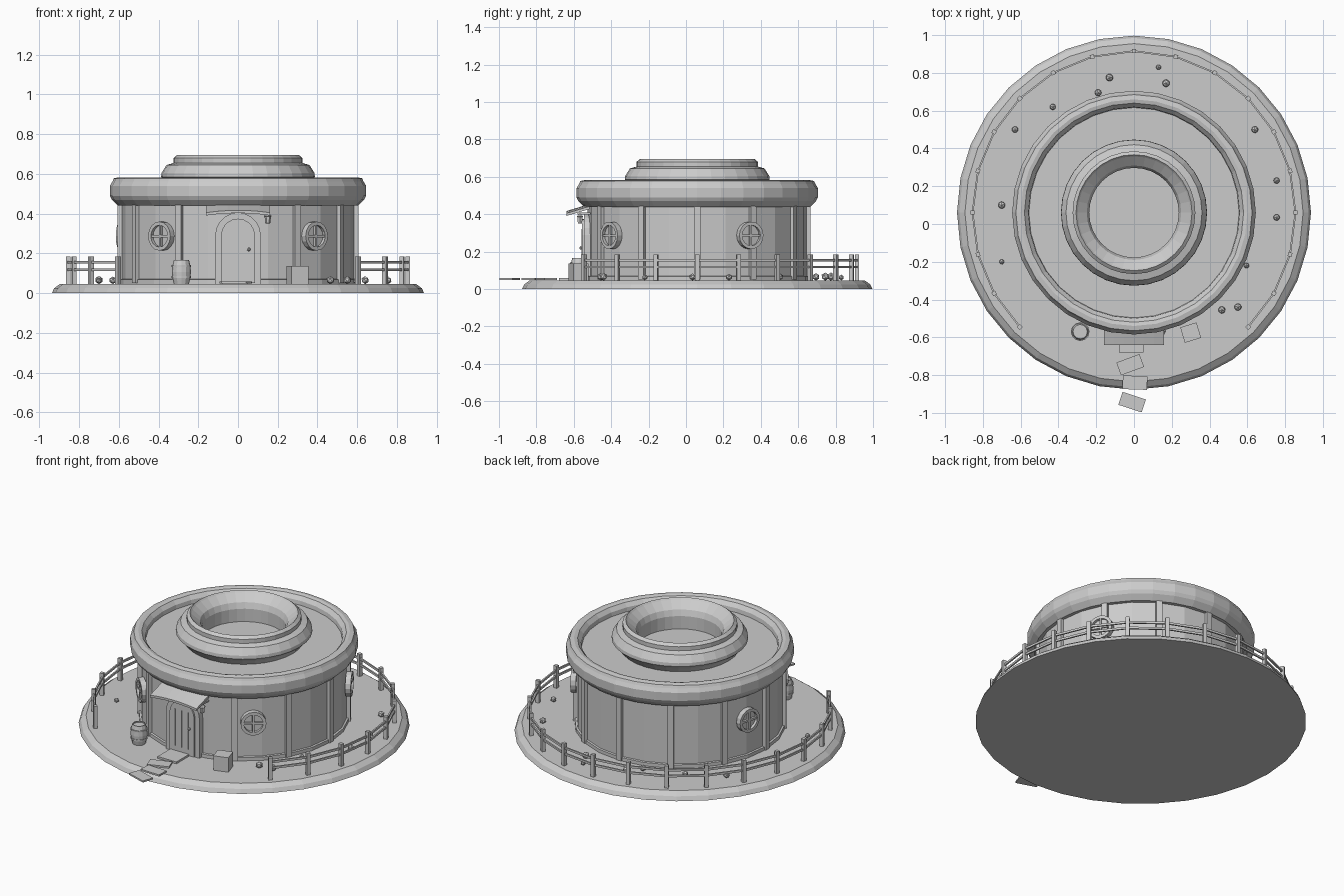
import bpy, bmesh
from math import sin, cos, pi, radians, hypot, atan2
from mathutils import Matrix, Vector

if "Cube" in bpy.data.objects:
    bpy.data.objects.remove(bpy.data.objects["Cube"])

CY = 0.06  # y of the round house's axis


def obj(name, bm, loc=(0, 0, 0), rz=0.0, rx=0.0):
    bmesh.ops.recalc_face_normals(bm, faces=bm.faces)
    me = bpy.data.meshes.new(name)
    bm.to_mesh(me)
    bm.free()
    o = bpy.data.objects.new(name, me)
    o.location = loc
    o.rotation_euler = (rx, 0, rz)
    bpy.context.collection.objects.link(o)
    return o


def lathe(name, profile, n, loc=(0, CY, 0), rz=0.0, rx=0.0, closed=False):
    bm = bmesh.new()
    rings = []
    for r, z in profile:
        if r == 0:
            rings.append([bm.verts.new((0, 0, z))] * n)
        else:
            rings.append([bm.verts.new((r * cos(2 * pi * i / n), r * sin(2 * pi * i / n), z)) for i in range(n)])
    pairs = list(zip(rings, rings[1:]))
    if closed:
        pairs.append((rings[-1], rings[0]))
    for a, b in pairs:
        for i in range(n):
            j = (i + 1) % n
            bm.faces.new(list(dict.fromkeys((a[i], a[j], b[j], b[i]))))
    return obj(name, bm, loc, rz, rx)


def box(name, size, loc, rz=0.0, rx=0.0):
    bm = bmesh.new()
    bmesh.ops.create_cube(bm, size=1)
    bmesh.ops.scale(bm, vec=size, verts=bm.verts)
    return obj(name, bm, loc, rz, rx)


def around(az, r, z):
    # azimuth in degrees, 0 = front, growing towards +x
    a = radians(az)
    return (r * sin(a), CY - r * cos(a), z)


def arch(name, half, z0, spring, y0, y1):
    # solid arched panel in the xz plane
    bm = bmesh.new()
    pts = [(-half, z0), (half, z0)] + [(half * cos(pi * i / 10), spring + half * sin(pi * i / 10)) for i in range(11)]
    f = bm.faces.new([bm.verts.new((x, y0, z)) for x, z in pts])
    ext = bmesh.ops.extrude_face_region(bm, geom=[f])["geom"]
    bmesh.ops.translate(bm, vec=(0, y1 - y0, 0), verts=[g for g in ext if isinstance(g, bmesh.types.BMVert)])
    return obj(name, bm)


# Ground disc
lathe("ground_disc", [(0, 0), (0.937, 0), (0.925, 0.025), (0.895, 0.047), (0, 0.047)], 32)

# Round wall with base and top trims
lathe("wall", [(0.587, 0.04), (0.587, 0.46)], 24)
lathe("base_trim", [(0.58, 0.047), (0.598, 0.047), (0.598, 0.068), (0.58, 0.072)], 24)

# Roof rim with sunken deck
lathe("roof_rim", [(0.57, 0.44), (0.605, 0.44), (0.635, 0.47), (0.645, 0.49), (0.645, 0.54),
                   (0.632, 0.562), (0.625, 0.578), (0.60, 0.583), (0.58, 0.578), (0.56, 0.555), (0.555, 0.52)],
      32, closed=True)
lathe("roof_deck", [(0, 0.53), (0.57, 0.53)], 32)

# Raised ring in the middle of the roof
lathe("roof_crown", [(0.33, 0.52), (0.36, 0.56), (0.387, 0.585), (0.385, 0.605), (0.36, 0.645), (0.325, 0.655),
                     (0.325, 0.68), (0.307, 0.695), (0.298, 0.685), (0.25, 0.645), (0.237, 0.61), (0.237, 0.52)],
      32, closed=True)

# Timber posts on the wall (none behind the door)
for k in range(1, 12):
    box(f"wall_post_{k}", (0.035, 0.035, 0.40), around(30 * k, 0.588, 0.25), radians(30 * k))

# Round windows
for k, az in enumerate((-40, 40, 118, -105)):
    a = radians(az)
    p = around(az, 0.585, 0.287)
    lathe(f"window_frame_{k}", [(0.073, 0), (0.073, 0.032), (0.055, 0.032), (0.055, 0)], 16, p, a, pi / 2, True)
    lathe(f"window_glass_{k}", [(0, 0.014), (0.058, 0.014)], 16, p, a, pi / 2)
    q = around(az, 0.606, 0.287)
    box(f"window_bar_h_{k}", (0.115, 0.014, 0.012), q, a)
    box(f"window_bar_v_{k}", (0.012, 0.014, 0.115), q, a)

# Arched door with frame, plank strips and knob
arch("door_frame", 0.115, 0.047, 0.29, -0.50, -0.545)
arch("door_leaf", 0.085, 0.05, 0.29, -0.51, -0.555)
for k, x in enumerate((-0.045, 0, 0.045)):
    box(f"door_strip_{k}", (0.006, 0.006, 0.23), (x, -0.557, 0.205))
bm = bmesh.new()
bmesh.ops.create_icosphere(bm, subdivisions=1, radius=0.01)
obj("door_knob", bm, (0.055, -0.562, 0.22))
box("door_step", (0.13, 0.13, 0.012), (-0.015, -0.615, 0.053))

# Gently bowed awning, sloping away from the wall
bm = bmesh.new()
rows = []
for i in range(7):
    x = -0.16 + 0.32 * i / 6
    sag = -0.012 * (x / 0.16) ** 2
    rows.append([bm.verts.new((x, y, z + sag)) for y, z in
                 ((-0.515, 0.455), (-0.64, 0.417), (-0.64, 0.403), (-0.515, 0.440))])
for a, b in zip(rows, rows[1:]):
    for j in range(4):
        bm.faces.new((a[j], a[(j + 1) % 4], b[(j + 1) % 4], b[j]))
bm.faces.new(rows[0])
bm.faces.new(rows[-1])
obj("awning", bm)

# Hanging lantern beside the door
box("lantern_arm", (0.01, 0.07, 0.01), (0.15, -0.545, 0.405))
lathe("lantern", [(0, 0.35), (0.013, 0.352), (0.016, 0.385), (0.02, 0.388), (0, 0.408)], 6, (0.15, -0.567, 0))

# Fence: posts every 15 degrees, open at the front
posts = [45 + 15 * k for k in range(19)]
for k, az in enumerate(posts):
    box(f"fence_post_{k}", (0.022, 0.022, 0.14), around(az, 0.855, 0.115), radians(az))
    if k:
        for z in (0.118, 0.155):
            a, b = Vector(around(posts[k - 1], 0.855, z)), Vector(around(az, 0.855, z))
            d = b - a
            box(f"fence_rail_{k}_{z}", (d.length, 0.009, 0.013), (a + b) / 2, atan2(d.y, d.x))

# Barrel with hoops
lathe("barrel", [(0, 0.047), (0.038, 0.047), (0.046, 0.08), (0.048, 0.107), (0.046, 0.135), (0.038, 0.167),
                 (0.033, 0.167), (0.033, 0.16), (0, 0.16)], 12, (-0.285, -0.57, 0))
for k, z in enumerate((0.077, 0.132)):
    lathe(f"barrel_hoop_{k}", [(0.044, z), (0.0495, z), (0.0495, z + 0.01), (0.044, z + 0.01)],
          12, (-0.285, -0.57, 0), closed=True)

# Crate
box("crate", (0.09, 0.085, 0.09), (0.30, -0.575, 0.092), radians(17))

# Stepping stones
for k, (x, y, deg) in enumerate(((-0.02, -0.745, 20), (0.005, -0.84, -2), (-0.01, -0.943, -18))):
    box(f"stepping_stone_{k}", (0.13, 0.072, 0.01), (x, y, 0.054), radians(deg))

# Pebbles scattered on the ground
pebbles = [(-0.13, 0.775, 22), (-0.19, 0.695, 20), (0.13, 0.83, 15), (0.17, 0.745, 22), (-0.43, 0.62, 18),
           (-0.63, 0.5, 19), (-0.7, 0.1, 21), (-0.7, -0.2, 15), (0.64, 0.5, 20), (0.755, 0.23, 18),
           (0.755, 0.035, 19), (0.595, -0.22, 16), (0.465, -0.455, 21), (0.55, -0.44, 21)]
for k, (x, y, r) in enumerate(pebbles):
    bm = bmesh.new()
    bmesh.ops.create_icosphere(bm, subdivisions=1, radius=r / 1000)
    obj(f"pebble_{k}", bm, (x, y, 0.052 + r / 1500), k * 0.7)
